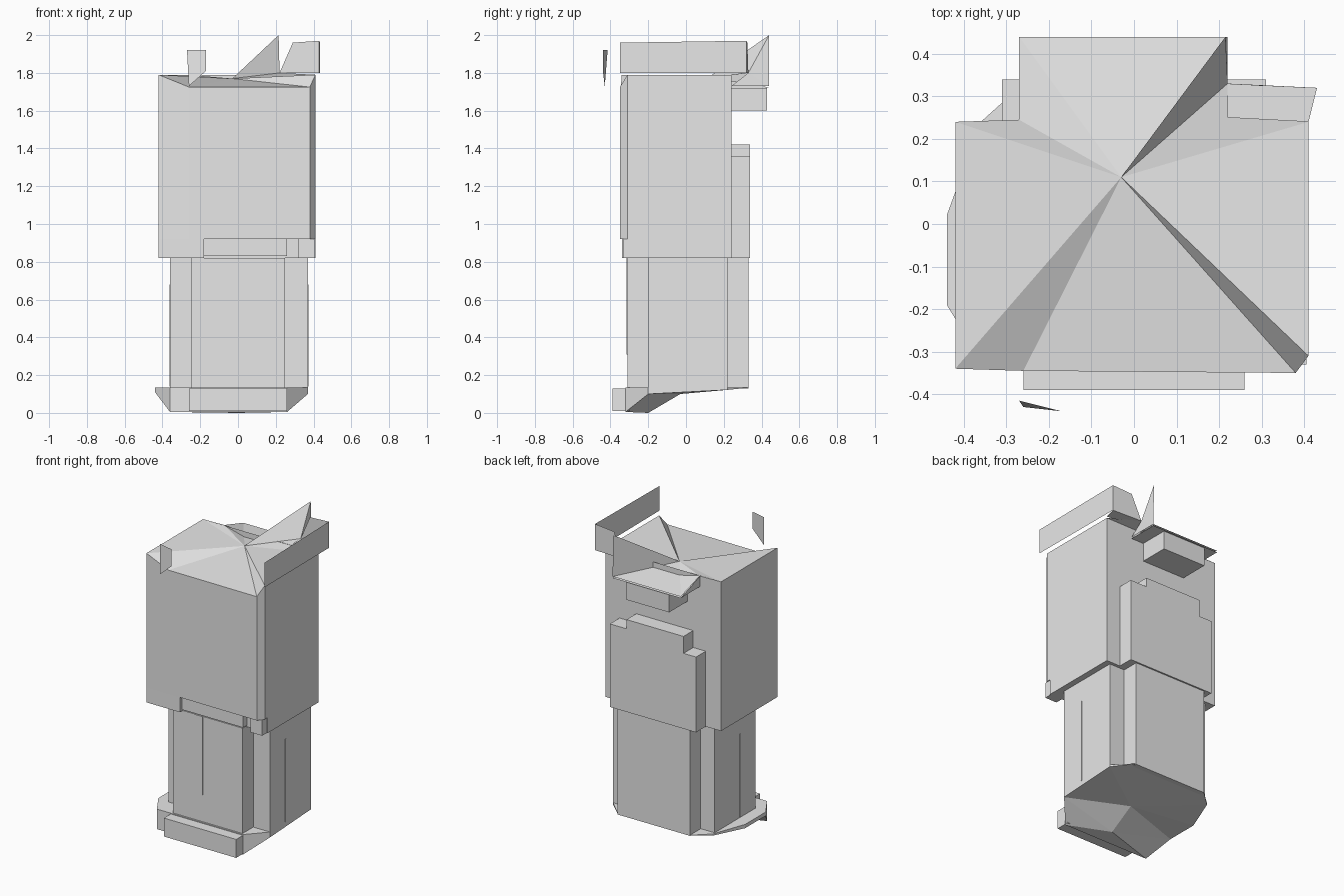
import bpy

grey = bpy.data.materials.new("plain grey")
grey.diffuse_color = (0.8, 0.8, 0.8, 1)


def mesh(name, verts, faces):
    me = bpy.data.meshes.new(name)
    me.from_pydata(verts, [], faces)
    me.materials.append(grey)
    ob = bpy.data.objects.new(name, me)
    bpy.context.collection.objects.link(ob)
    return ob


def prism(name, outline, bottom, top, open_top=False):
    """Counter-clockwise outline raised between two heights (numbers or functions)."""
    lo = bottom if callable(bottom) else lambda x, y: bottom
    hi = top if callable(top) else lambda x, y: top
    n = len(outline)
    verts = [(x, y, lo(x, y)) for x, y in outline] + [(x, y, hi(x, y)) for x, y in outline]
    faces = [(i, (i + 1) % n, n + (i + 1) % n, n + i) for i in range(n)]
    faces.append(tuple(reversed(range(n))))
    if not open_top:
        faces.append(tuple(range(n, 2 * n)))
    return mesh(name, verts, faces)


def box(name, x0, x1, y0, y1, z0, z1):
    return prism(name, [(x0, y0), (x1, y0), (x1, y1), (x0, y1)], z0, z1)


# upper body: shell with a chamfered front right corner, raised lip under the front
body = [(-0.42, -0.34), (-0.26, -0.345), (0.38, -0.35), (0.41, -0.31), (0.41, 0.24), (-0.42, 0.24)]


def body_top(x, y):
    return 1.725 if y < -0.342 else 1.79


prism("upper_body", body, 0.92, body_top, open_top=True)
box("body_lower_back", -0.42, 0.41, -0.28, 0.24, 0.82, 0.92)
box("front_lip_left", -0.42, -0.18, -0.34, -0.28, 0.82, 0.92)
box("front_lip_right", 0.32, 0.405, -0.33, -0.28, 0.82, 0.92)
box("front_lip_middle", -0.18, 0.26, -0.32, -0.28, 0.83, 0.92)

# sunken top with a rear overhang
centre = (-0.03, 0.11, 1.77)
rim = [(0.22, 0.44, 1.73), (-0.27, 0.44, 1.73), (-0.27, 0.245, 1.79), (-0.42, 0.24, 1.79),
       (-0.42, -0.34, 1.79), (-0.26, -0.345, 1.725), (0.38, -0.35, 1.725), (0.41, -0.31, 1.79)]
mesh("top_sheet", [centre] + rim, [(0, i, i + 1) for i in range(1, len(rim))])

# raised wedge at the right ending in a spike
wedge = [(0.41, -0.31, 1.79), (0.41, 0.24, 1.79), (0.22, 0.33, 1.80), (0.215, 0.44, 2.0)]
mesh("top_wedge", [centre] + wedge + [(0.22, 0.44, 1.73), (0.22, 0.24, 1.73)],
     [(0, 1, 2), (0, 2, 3), (0, 3, 4), (0, 4, 5), (3, 5, 4), (3, 6, 5)])
mesh("overhang_underside", [(-0.27, 0.24, 1.72), (-0.27, 0.44, 1.72), (0.22, 0.44, 1.72),
                            (0.22, 0.24, 1.72), (-0.27, 0.24, 1.79)],
     [(0, 1, 2, 3), (0, 4, 1)])
box("rear_block", -0.18, 0.13, 0.24, 0.43, 1.60, 1.72)

# thin upright side panel with its rear return
mesh("side_panel", [(0.435, -0.35, 1.80), (0.43, 0.32, 1.80), (0.43, 0.32, 1.97), (0.435, -0.35, 1.96),
                    (0.22, 0.33, 1.80), (0.29, 0.325, 1.96), (0.22, 0.25, 1.80), (0.41, 0.24, 1.80)],
     [(0, 1, 2, 3), (1, 4, 5, 2), (1, 7, 6, 4)])

# loose flap at the front left
mesh("front_flap", [(-0.26, -0.43, 1.73), (-0.17, -0.44, 1.81), (-0.17, -0.44, 1.92), (-0.27, -0.415, 1.92)],
     [(0, 1, 2, 3)])

# stepped panel on the back
box("back_panel", -0.31, 0.31, 0.24, 0.34, 0.82, 1.31)
box("back_panel_top", -0.22, 0.19, 0.24, 0.34, 1.31, 1.42)
box("back_panel_step", 0.19, 0.31, 0.24, 0.34, 1.31, 1.36)

# lower body: cross-shaped column
cross = [(-0.25, -0.31), (0.25, -0.31), (0.25, -0.20), (0.37, -0.20), (0.37, 0.22), (0.26, 0.22),
         (0.26, 0.33), (-0.26, 0.33), (-0.26, 0.22), (-0.36, 0.22), (-0.36, -0.20), (-0.25, -0.20)]
prism("lower_body", cross, 0.13, 0.82)
box("front_strip", -0.10, -0.035, -0.314, -0.308, 0.31, 0.82)
for side, x in (("right", 0.37), ("left", -0.36)):
    box(side + "_strip", x - 0.003, x + 0.003, -0.045, -0.035, 0.14, 0.68)


# base: front step, underside rising to the back
box("front_step", -0.26, 0.26, -0.39, -0.30, 0.01, 0.13)
base = [(-0.36, -0.32), (0.26, -0.32), (0.37, -0.20), (0.37, 0.22), (0.26, 0.33), (-0.26, 0.33),
        (-0.36, 0.24), (-0.44, 0.02), (-0.44, -0.19)]


def base_under(x, y):
    if x < -0.4:
        return 0.11
    if y < -0.25:
        return 0.005
    return 0.10 + 0.1 * max(y, 0)


mesh("base", [(x, y, 0.135) for x, y in base] + [(x, y, base_under(x, y)) for x, y in base]
     + [(0.0, -0.20, 0.0), (0.0, -0.03, 0.10)],
     [tuple(range(9))] + [(i, 9 + i, 9 + (i + 1) % 9, (i + 1) % 9) for i in range(9)]
     + [(9, 18, 10), (10, 18, 11), (18, 19, 11), (19, 12, 11), (19, 13, 12), (19, 14, 13),
        (19, 15, 14), (19, 16, 15), (19, 17, 16), (18, 17, 19), (9, 17, 18)])
